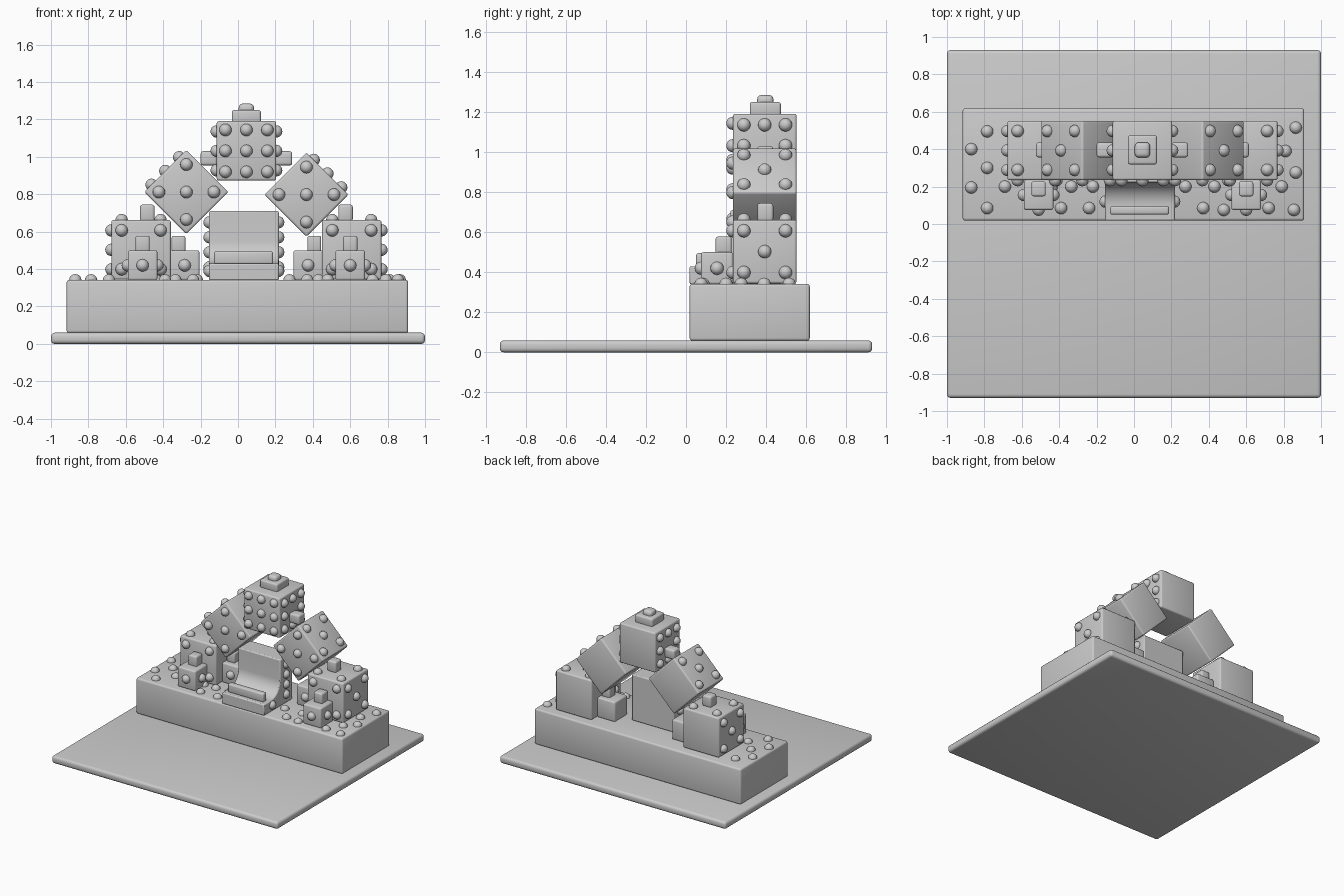
import bpy, bmesh, math
from mathutils import Matrix, Vector

if "Cube" in bpy.data.objects:
    bpy.data.objects.remove(bpy.data.objects["Cube"])

R = 0.033      # stud radius
CX = 0.045     # symmetry line of the building
TY = 0.393     # depth centre of the towers
S = 0.318      # large cube size
TOP = 0.34     # top of the podium


def finish(name, bm):
    me = bpy.data.meshes.new(name)
    bm.to_mesh(me)
    bm.free()
    ob = bpy.data.objects.new(name, me)
    bpy.context.collection.objects.link(ob)
    bpy.ops.object.select_all(action='DESELECT')
    ob.select_set(True)
    bpy.context.view_layer.objects.active = ob
    bpy.ops.object.shade_smooth_by_angle(angle=math.radians(35))
    return ob


def box(name, c, size, bevel=0.012, tilt=0.0):
    bm = bmesh.new()
    bmesh.ops.create_cube(bm, size=1)
    bmesh.ops.scale(bm, vec=size, verts=bm.verts)
    bmesh.ops.bevel(bm, geom=bm.edges[:], offset=bevel, segments=3,
                    profile=0.5, affect='EDGES')
    bmesh.ops.transform(bm, matrix=Matrix.Translation(c) @ Matrix.Rotation(tilt, 4, 'Y'),
                        verts=bm.verts)
    return finish(name, bm)


def studs(name, points):
    bm = bmesh.new()
    for p in points:
        bmesh.ops.create_uvsphere(bm, u_segments=16, v_segments=10, radius=R,
                                  matrix=Matrix.Translation(p))
    return finish(name, bm)


FIVE = [(0, 0), (-1, -1), (1, -1), (-1, 1), (1, 1)]
CORNERS = FIVE[1:]
NINE = [(i, j) for i in (-1, 0, 1) for j in (-1, 0, 1)]
RING = [p for p in NINE if p != (0, 0)]


def face(c, n, pattern, tilt=0.0, step=0.104, half=S / 2):
    """Stud centres in a pattern on one face of a cube."""
    n = Vector(n)
    u = Vector((0, 1, 0)) if abs(n.y) < 0.5 else Vector((1, 0, 0))
    v = n.cross(u)
    rot = Matrix.Rotation(tilt, 3, 'Y')
    return [Vector(c) + rot @ (n * half + (u * a + v * b) * step) for a, b in pattern]


FRONT = (0, -1, 0)
UP = (0, 0, 1)

# Ground plate and podium
box("ground_plate", (0, 0, 0.03), (2, 1.86, 0.06), 0.02)
box("podium", (-0.003, 0.318, 0.2), (1.826, 0.6, 0.285), 0.014)
studs("podium_studs", [(x, y, TOP) for x, y in [
    (-.785, .495), (-.87, .4), (-.87, .195), (-.785, .3), (-.69, .2), (-.785, .085),
    (-.44, .2), (-.335, .2), (-.22, .2), (-.39, .085), (-.24, .085),
    (.275, .2), (.43, .2), (.37, .085), (.48, .075), (.72, .085),
    (.865, .515), (.81, .39), (.865, .275), (.79, .2), (.66, .39), (.855, .075)]])

for side, label in ((-1, "left"), (1, "right")):
    out = (side, 0, 0)
    # Lower tower cube
    c = (CX + side * 0.563, TY, TOP + S / 2 + 0.004)
    box(label + "_tower", c, (S, S, S))
    top = [p for p in CORNERS]
    studs(label + "_tower_studs", face(c, FRONT, CORNERS) + face(c, out, FIVE) + face(c, UP, top))
    box(label + "_tower_peg", (CX + side * 0.53, 0.396, 0.7), (0.078, 0.08, 0.09), 0.014)

    # Small block in front of the tower
    b = (c[0] - side * 0.008, 0.155, 0.42)
    box(label + "_front_block", b, (0.158, 0.16, 0.16))
    box(label + "_front_block_peg", (b[0], 0.188, 0.535), (0.076, 0.08, 0.086), 0.012)
    studs(label + "_front_block_studs",
          face(b, FRONT, [(0, 0)], half=0.079) + face(b, out, [(0, 0)], half=0.079)
          + face(b, (-side, 0, 0), [(0, 0)], half=0.079))

    # Small block on the inner side of the tower
    b = (CX + side * 0.33, 0.396, 0.42)
    box(label + "_inner_block", b, (0.158, 0.16, 0.16))
    box(label + "_inner_block_peg", (CX + side * 0.363, 0.396, 0.535), (0.074, 0.08, 0.086), 0.012)
    studs(label + "_inner_block_studs", face(b, FRONT, [(0, 0)], half=0.079))

    # Tilted cube forming the arch
    c = (CX + side * 0.321, TY, 0.812 if side < 0 else 0.798)
    t = side * math.radians(45)
    box(label + "_tilted_cube", c, (S, S, S), 0.012, t)
    studs(label + "_tilted_cube_studs", face(c, FRONT, FIVE, t) + face(c, UP, FIVE, t))

    # Peg joining tilted cube and keystone
    box(label + "_keystone_peg", (CX + side * 0.2, 0.396, 0.992), (0.09, 0.08, 0.076), 0.014)

# Keystone cube with stepped cap
k = (CX, TY, 1.032)
box("keystone", k, (S, S, S))
studs("keystone_studs", face(k, FRONT, NINE, step=0.112)
      + face(k, (-1, 0, 0), RING) + face(k, (1, 0, 0), RING))
box("keystone_cap", (CX, 0.396, 1.215), (0.155, 0.155, 0.07), 0.012)
box("cap_knob", (CX, 0.396, 1.255), (0.082, 0.082, 0.06), 0.022)

# Throne: L profile with a curved seat, extruded across x
Y0, Y1, YB, Z0, ZS, ZT, F = 0.018, 0.222, 0.375, 0.34, 0.43, 0.71, 0.12
prof = [(YB, Z0), (YB, ZT), (Y1, ZT)]
prof += [(Y1 - F + F * math.cos(a), ZS + F - F * math.sin(a))
         for a in (math.pi / 2 * i / 10 for i in range(11))]
prof += [(Y0, ZS), (Y0, Z0)]
bm = bmesh.new()
f = bm.faces.new([bm.verts.new((-0.155, y, z)) for y, z in prof])
ext = bmesh.ops.extrude_face_region(bm, geom=[f])
bmesh.ops.translate(bm, vec=(0.373, 0, 0),
                    verts=[g for g in ext['geom'] if isinstance(g, bmesh.types.BMVert)])
bmesh.ops.recalc_face_normals(bm, faces=bm.faces)
throne = finish("throne", bm)
bev = throne.modifiers.new("soft_edges", 'BEVEL')
bev.width, bev.segments, bev.limit_method = 0.008, 2, 'ANGLE'
box("throne_bar", (0.03, 0.073, 0.46), (0.315, 0.046, 0.07), 0.012)
studs("throne_studs", [(x, y, z) for x in (-0.152, 0.215) for y, z in
                       ((.295, .65), (.295, .57), (.295, .49), (.295, .41), (.12, .39))])
